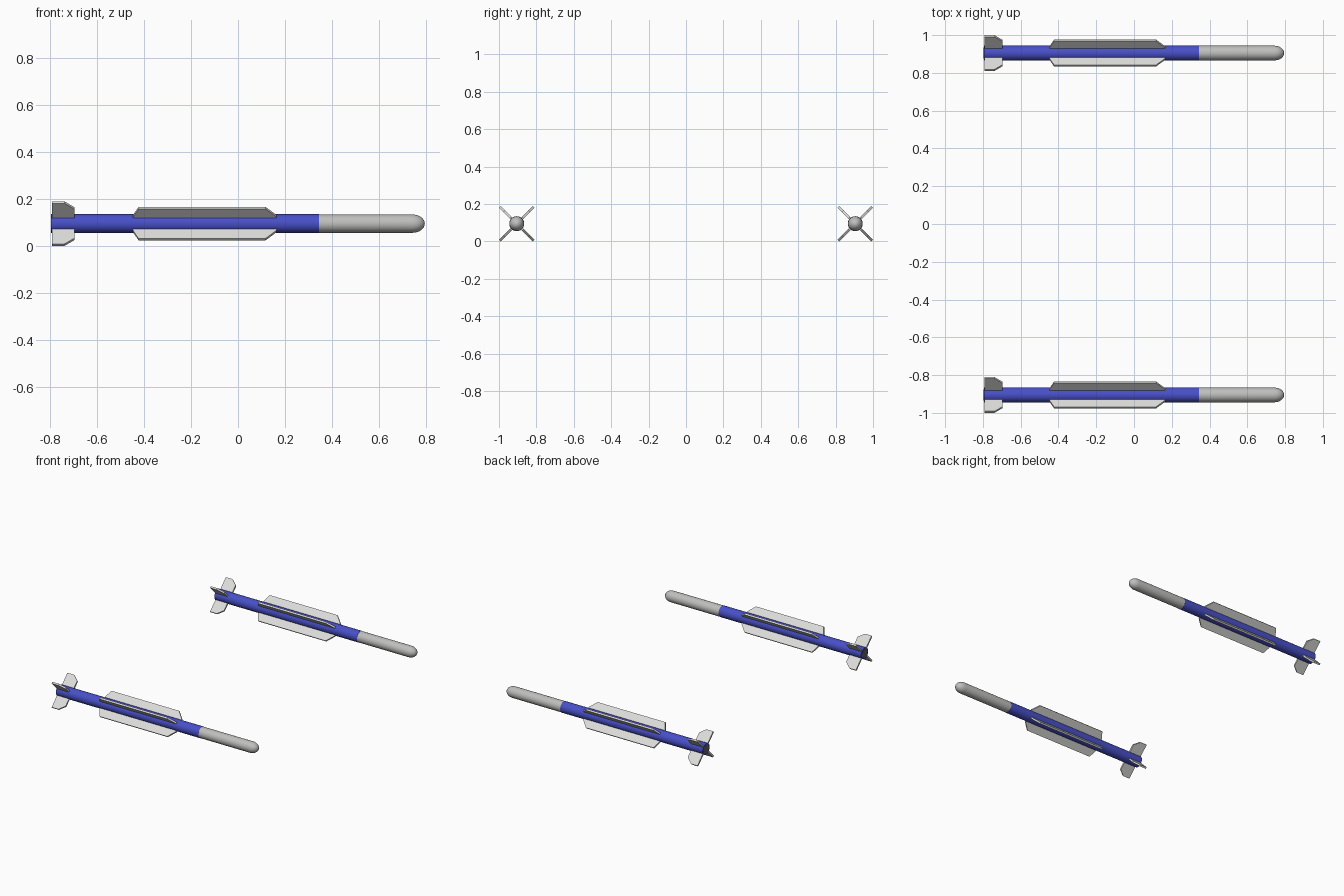
import bpy, bmesh, math
from mathutils import Matrix

if "Cube" in bpy.data.objects:
    bpy.data.objects.remove(bpy.data.objects["Cube"])

CY, CZ = 0.905, 0.0945      # missile axis offset and height
BODY_R, NOSE_R = 0.040, 0.039
SIDES = 32


def material(name, rgb):
    m = bpy.data.materials.new(name)
    m.diffuse_color = (*rgb, 1.0)
    m.use_nodes = True
    m.node_tree.nodes["Principled BSDF"].inputs["Base Color"].default_value = m.diffuse_color
    return m


BLUE = material("body blue", (0.065, 0.08, 0.58))
GREY = material("nose grey", (0.52, 0.52, 0.51))
LIGHT = material("fin light grey", (0.72, 0.72, 0.71))
DARK = material("nozzle dark grey", (0.12, 0.12, 0.12))


def finish(bm, name, mat, loc, smooth):
    bmesh.ops.recalc_face_normals(bm, faces=bm.faces)
    mesh = bpy.data.meshes.new(name)
    bm.to_mesh(mesh)
    bm.free()
    mesh.materials.append(mat)
    ob = bpy.data.objects.new(name, mesh)
    ob.location = loc
    bpy.context.collection.objects.link(ob)
    if smooth:
        bpy.ops.object.select_all(action='DESELECT')
        ob.select_set(True)
        bpy.context.view_layer.objects.active = ob
        bpy.ops.object.shade_smooth_by_angle(angle=math.radians(35))
    return ob


def lathe(name, profile, mat, loc):
    """Spin (x, radius) points about the x axis."""
    bm = bmesh.new()
    vs = [bm.verts.new((x, 0, r)) for x, r in profile]
    es = [bm.edges.new(p) for p in zip(vs, vs[1:])]
    bmesh.ops.spin(bm, geom=vs + es, cent=(0, 0, 0), axis=(1, 0, 0),
                   angle=math.tau, steps=SIDES, use_duplicate=False)
    bmesh.ops.remove_doubles(bm, verts=bm.verts, dist=1e-5)
    return finish(bm, name, mat, loc, True)


def fin_set(name, outline, thick, mat, loc):
    """Four plates in an X, each an (x, radius) outline with thickness."""
    bm = bmesh.new()
    for k in range(4):
        rot = Matrix.Rotation(math.radians(45 + 90 * k), 3, 'X')
        f = bm.faces.new([bm.verts.new(rot @ Matrix.Translation((0, -thick / 2, 0)).to_3x3()
                                       @ Matrix.Identity(3) @ v)
                          for v in plate(outline, thick)])
        ext = bmesh.ops.extrude_face_region(bm, geom=[f], use_keep_orig=True)
        moved = [g for g in ext["geom"] if isinstance(g, bmesh.types.BMVert)]
        bmesh.ops.translate(bm, verts=moved, vec=rot.col[1] * thick)
    return finish(bm, name, mat, loc, False)


def plate(outline, thick):
    from mathutils import Vector
    return [Vector((x, -thick / 2, r)) for x, r in outline]


# outlines
mid_fin = [(-0.447, 0.02), (-0.447, 0.046), (-0.423, 0.095),
           (0.117, 0.095), (0.164, 0.046), (0.164, 0.02)]
tail_fin = [(-0.791, 0.02), (-0.791, 0.1275), (-0.738, 0.1275),
            (-0.696, 0.093), (-0.696, 0.02)]
dome = [(0.742 + 0.053 * math.sin(a), NOSE_R * math.cos(a))
        for a in [i * math.pi / 16 for i in range(8)]] + [(0.795, 0)]

for side, y in (("left", CY), ("right", -CY)):
    loc = (0, y, CZ)
    lathe(f"{side}_body", [(-0.795, 0), (-0.795, BODY_R),
                           (0.345, BODY_R), (0.345, 0)], BLUE, loc)
    lathe(f"{side}_nose", [(0.34, 0), (0.34, NOSE_R)] + dome, GREY, loc)
    # thin rear plate for the exhaust
    lathe(f"{side}_nozzle", [(-0.796, 0), (-0.796, 0.03), (-0.794, 0.03)], DARK, loc)
    fin_set(f"{side}_mid_fins", mid_fin, 0.012, LIGHT, loc)
    fin_set(f"{side}_tail_fins", tail_fin, 0.012, LIGHT, loc)
